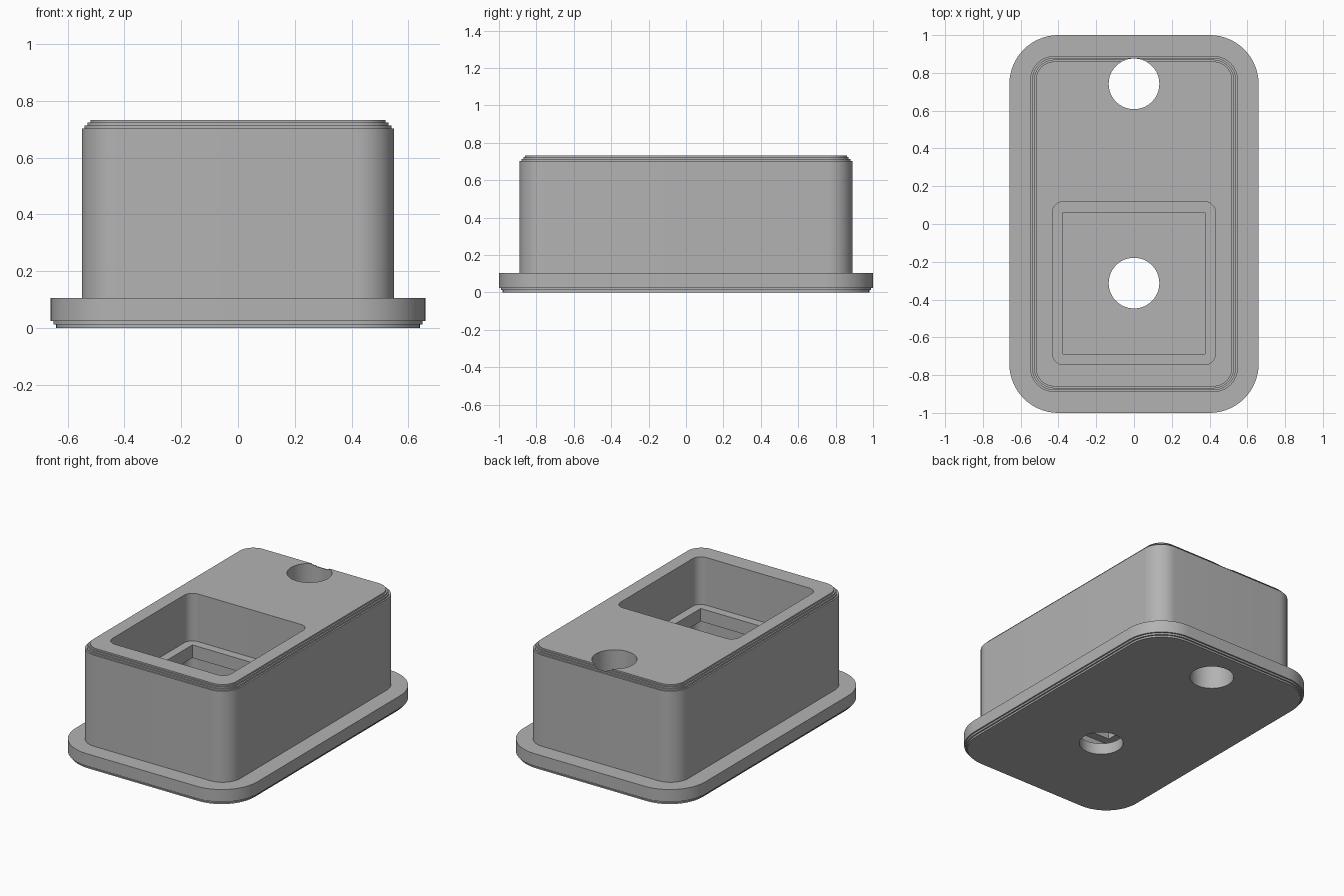
import bpy
import bmesh
import math

cube = bpy.data.objects.get("Cube")
if cube:
    bpy.data.objects.remove(cube, do_unlink=True)

grey = bpy.data.materials.new("plain grey")
grey.use_nodes = True
colour = (0.45, 0.45, 0.45, 1)
grey.diffuse_color = colour
grey.node_tree.nodes["Principled BSDF"].inputs["Base Color"].default_value = colour


def outline(hx, hy, r, segments=16):
    """Rounded rectangle points, anticlockwise; sharp when r is zero."""
    if r == 0:
        return [(hx, hy), (-hx, hy), (-hx, -hy), (hx, -hy)]
    points = []
    for i, (sx, sy) in enumerate([(1, 1), (-1, 1), (-1, -1), (1, -1)]):
        for k in range(segments + 1):
            a = (i + k / segments) * math.pi / 2
            points.append((sx * (hx - r) + r * math.cos(a),
                           sy * (hy - r) + r * math.sin(a)))
    return points


def stacked_solid(name, layers, y=0):
    """Closed solid through rounded rectangles (half x, half y, radius, z)."""
    bm = bmesh.new()
    rings = [[bm.verts.new((px, py + y, z)) for px, py in outline(hx, hy, r)]
             for hx, hy, r, z in layers]
    for low, high in zip(rings, rings[1:]):
        n = len(low)
        for i in range(n):
            j = (i + 1) % n
            bm.faces.new((low[i], low[j], high[j], high[i]))
    bm.faces.new(rings[0][::-1])
    bm.faces.new(rings[-1])
    bmesh.ops.recalc_face_normals(bm, faces=bm.faces)
    mesh = bpy.data.meshes.new(name)
    bm.to_mesh(mesh)
    bm.free()
    mesh.materials.append(grey)
    obj = bpy.data.objects.new(name, mesh)
    bpy.context.collection.objects.link(obj)
    return obj


def prism(name, hx, hy, r, z0, z1, y):
    return stacked_solid(name, [(hx, hy, r, z0), (hx, hy, r, z1)], y)


def step(hx, hy, r, inset, z0, z1):
    return [(hx - inset, hy - inset, r - inset, z) for z in (z0, z1)]


# Flange with stepped underside, then housing with stepped top rim
flange = (0.66, 1.0, 0.26)
housing = (0.55, 0.89, 0.13)
layers = (step(*flange, 0.02, 0, 0.012) + step(*flange, 0.01, 0.012, 0.024)
          + step(*flange, 0, 0.024, 0.105)
          + step(*housing, 0, 0.105, 0.703) + step(*housing, 0.01, 0.703, 0.713)
          + step(*housing, 0.02, 0.713, 0.723) + step(*housing, 0.03, 0.723, 0.733))
body = stacked_solid("housing_with_flange", layers)

# Pocket, square opening in the ledge, chamber under the ledge, round holes
pocket_y, hole_r = -0.313, 0.134
cutters = [
    prism("pocket_cutter", 0.432, 0.432, 0.06, 0.42, 1, pocket_y),
    prism("opening_cutter", 0.375, 0.375, 0, 0.2, 0.6, pocket_y),
    prism("chamber_cutter", 0.432, 0.432, 0.06, 0.075, 0.335, pocket_y),
    prism("floor_hole_cutter", hole_r, hole_r, hole_r - 0.0005, -0.2, 0.2, pocket_y),
    prism("through_hole_cutter", hole_r, hole_r, hole_r - 0.0005, -0.2, 1, 0.742),
]
bpy.context.view_layer.objects.active = body
for cutter in cutters:
    cutter.hide_render = True
    cut = body.modifiers.new(cutter.name, "BOOLEAN")
    cut.operation = "DIFFERENCE"
    cut.solver = "EXACT"
    cut.object = cutter
    bpy.ops.object.modifier_apply(modifier=cut.name)
    bpy.data.objects.remove(cutter, do_unlink=True)

# Smooth round corners, crisp edges
bpy.ops.object.select_all(action="DESELECT")
body.select_set(True)
bpy.ops.object.shade_smooth_by_angle(angle=math.radians(30))
